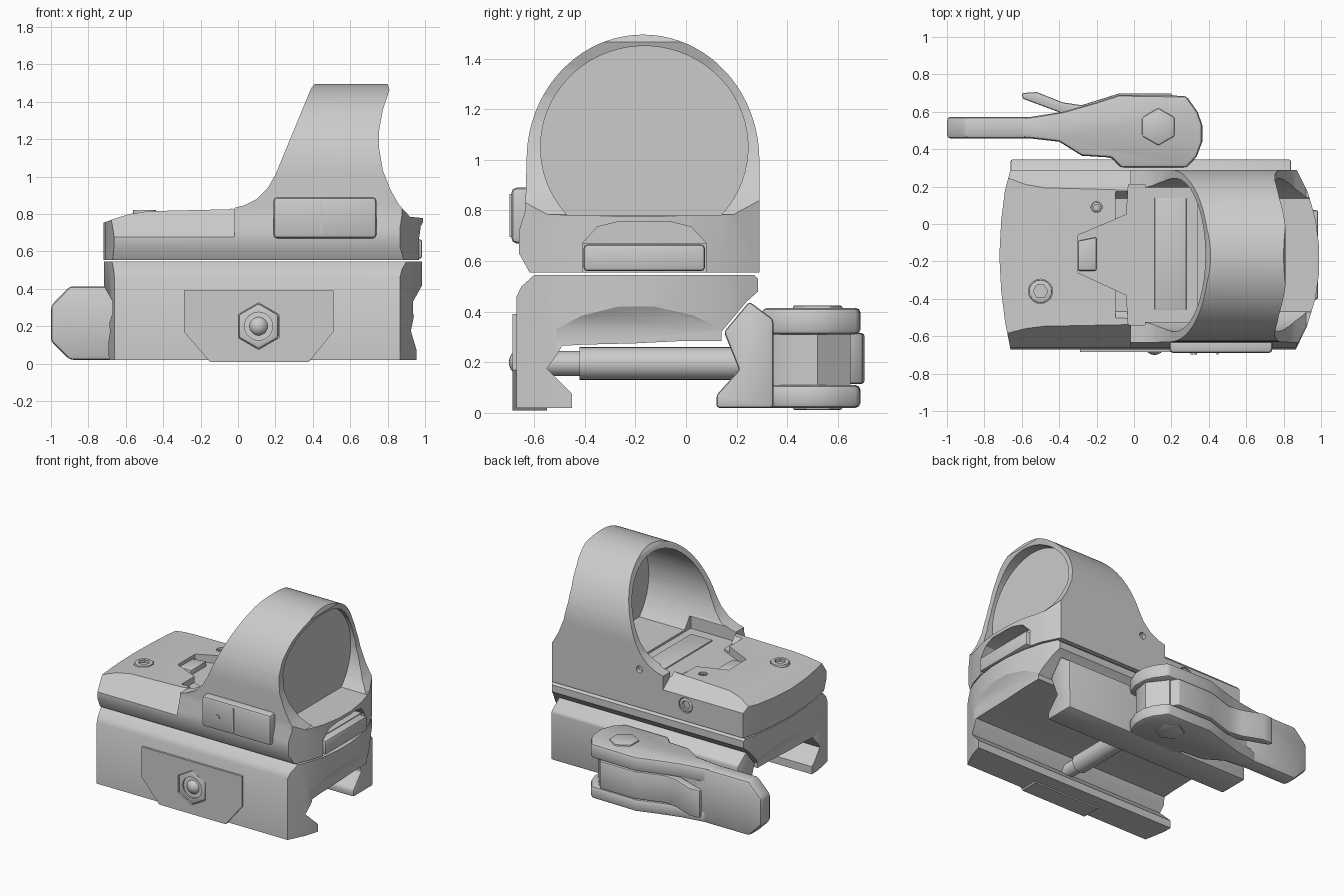
import bpy, bmesh, math
from mathutils import Vector

if "Cube" in bpy.data.objects:
    bpy.data.objects.remove(bpy.data.objects["Cube"], do_unlink=True)

grey = bpy.data.materials.new("satin grey")
grey.use_nodes = True
grey.diffuse_color = (0.6, 0.6, 0.6, 1)
grey.node_tree.nodes["Principled BSDF"].inputs["Base Color"].default_value = (0.6, 0.6, 0.6, 1)


def activate(ob):
    bpy.ops.object.select_all(action='DESELECT')
    ob.select_set(True)
    bpy.context.view_layer.objects.active = ob


def bevel(ob, width, segments=2):
    activate(ob)
    m = ob.modifiers.new("bevel", 'BEVEL')
    m.width, m.segments, m.limit_method = width, segments, 'ANGLE'
    m.angle_limit = math.radians(35)
    bpy.ops.object.modifier_apply(modifier=m.name)


def smooth(ob):
    activate(ob)
    bpy.ops.object.shade_smooth_by_angle(angle=math.radians(32))


def prism(name, pts, axis, lo, hi, round_by=0):
    """Extrude a closed 2D outline along an axis between lo and hi."""
    place = {'x': lambda a, b, t: (t, a, b),
             'y': lambda a, b, t: (a, t, b),
             'z': lambda a, b, t: (a, b, t)}[axis]
    bm = bmesh.new()
    ends = [[bm.verts.new(place(a, b, t)) for a, b in pts] for t in (lo, hi)]
    for ring in ends:
        bm.faces.new(ring)
    n = len(pts)
    for i in range(n):
        j = (i + 1) % n
        bm.faces.new((ends[0][i], ends[0][j], ends[1][j], ends[1][i]))
    bmesh.ops.recalc_face_normals(bm, faces=bm.faces)
    me = bpy.data.meshes.new(name)
    bm.to_mesh(me)
    bm.free()
    me.materials.append(grey)
    ob = bpy.data.objects.new(name, me)
    bpy.context.collection.objects.link(ob)
    if round_by:
        bevel(ob, round_by)
    smooth(ob)
    return ob


def boolean(ob, cutter, op='DIFFERENCE'):
    activate(ob)
    m = ob.modifiers.new("cut", 'BOOLEAN')
    m.operation, m.object, m.solver = op, cutter, 'EXACT'
    bpy.ops.object.modifier_apply(modifier=m.name)
    bpy.data.objects.remove(cutter, do_unlink=True)


def ellipse(ca, cb, ra, rb, n=48, start=0, end=360):
    steps = n if end - start == 360 else n - 1
    angles = [math.radians(start + (end - start) * i / steps) for i in range(n)]
    return [(ca + ra * math.cos(t), cb + rb * math.sin(t)) for t in angles]


def rect(a0, a1, b0, b1):
    return [(a0, b0), (a1, b0), (a1, b1), (a0, b1)]


# Shared plan with bowed ends
plan = [(-.72, -.17), (-.71, .02), (-.69, .18), (-.66, .29), (.87, .29), (.93, .17),
        (.97, .03), (.99, -.12), (.99, -.26), (.97, -.4), (.93, -.53), (.86, -.67),
        (-.66, -.67), (-.69, -.52), (-.71, -.36)]

# Upper housing: side profile, trimmed by the arch and the plan
side = [(-.74, .555), (-.74, .745), (-.66, .775), (-.58, .8), (-.48, .815), (-.05, .825),
        (.03, .845), (.1, .88), (.16, .94), (.2, 1.01), (.39, 1.47), (.41, 1.495),
        (.8, 1.495), (.81, 1.465), (.775, 1.36), (.755, 1.25), (.755, 1.15), (.775, 1.03),
        (.815, .93), (.86, .85), (.92, .785), (1.02, .775), (1.02, .555)]
arch = ellipse(-.17, 1.0, .46, .495, 41, 0, 180)
arch += [(-.635, .8), (-.66, .72), (-.66, .63), (-.61, .54), (.29, .54)]
housing = prism("sight_housing", side, 'y', -.8, .5)
boolean(housing, prism("arch_trim", arch, 'x', -1, 1.2), 'INTERSECT')
boolean(housing, prism("plan_trim", plan, 'z', .4, 1.7), 'INTERSECT')

# Slanted shoulders on the rear deck
for tri in ([(.33, .70), (.33, .95), (.17, .835)], [(-.70, .63), (-.70, .95), (-.53, .835)]):
    boolean(housing, prism("shoulder_cut", tri, 'x', -.9, -.02))

# Window bore with a flat sill, and the light tray behind it
cut_angle = math.degrees(math.asin(.27 / .4))
bore = ellipse(-.165, 1.05, .41, .4, 48, -cut_angle, 180 + cut_angle)
boolean(housing, prism("bore_cut", bore, 'x', -.1, 1.2))
tray = [(-.3, -.26), (-.04, -.38), (-.03, -.54), (.34, -.54), (.34, .21), (-.03, .21),
        (-.04, .05), (-.3, -.06)]
boolean(housing, prism("tray_cut", tray, 'z', .765, .86))

# Front slot, deck screw pocket and side screw pockets
boolean(housing, prism("slot_cut", [(-.41, .67), (.08, .67), (.02, .735), (-.06, .755),
                                    (-.27, .755), (-.35, .735)], 'x', .88, 1.1))
boolean(housing, prism("lower_slot_cut", rect(-.41, .08, .5, .671), 'x', .93, 1.1))
boolean(housing, prism("deck_screw_cut", ellipse(-.5, -.36, .065, .065, 20), 'z', .78, .9))
boolean(housing, prism("small_screw_cut", ellipse(-.2, .09, .03, .03, 14), 'z', .77, .9))
boolean(housing, prism("side_screw_cut", ellipse(-.2, .67, .055, .055, 20), 'y', .26, .4))
boolean(housing, prism("side_hole_cut", ellipse(.17, .83, .025, .025, 14), 'y', .26, .4))
smooth(housing)

# Lens, emitter, tray plate and front insert
prism("lens", bore, 'x', .70, .73)
prism("emitter_block", [(-.3, -.25), (-.2, -.25), (-.2, -.07), (-.3, -.09)], 'z', .75, .8, .01)
prism("tray_plate", rect(.11, .28, -.46, .14), 'z', .75, .774, .004)
prism("front_insert", rect(-.405, .075, .56, .665), 'x', .85, .985, .015)


# Screws: a ring with a hexagonal socket
def screw(name, a, b, r, axis, lo, hi):
    ob = prism(name, ellipse(a, b, r, r, 20), axis, lo, hi, .006)
    top = max(lo, hi)
    boolean(ob, prism("socket_cut", ellipse(a, b, r * .62, r * .62, 6), axis, top - .02, top + .1))
    smooth(ob)


screw("deck_screw", -.5, -.36, .062, 'z', .74, .822)
screw("small_screw", -.2, .09, .027, 'z', .74, .812)
screw("side_screw", -.2, .67, .052, 'y', .2, .288)

# Brightness control on the front side
prism("button_pad", rect(.19, .74, .67, .89), 'y', -.69, -.6, .02)
prism("button_divider", rect(.442, .452, .695, .865), 'y', -.697, -.68)
prism("button_dot", ellipse(.32, .77, .018, .018, 12), 'y', -.697, -.68)

# Rail mount: open channel with a fixed hooked jaw
section = [(-.67, .02), (-.67, .46), (-.65, .5), (-.6, .545), (.27, .545), (.285, .53),
           (.285, .48), (.24, .44), (.14, .32), (.14, .285), (0, .285), (-.2, .275),
           (-.4, .27), (-.49, .265), (-.51, .23), (-.55, .175), (-.45, .075), (-.45, .02)]
mount = prism("rail_mount", section, 'x', -.9, 1.1)
boolean(mount, prism("mount_trim", [(x * .995, y * 1.03) for x, y in plan], 'z', -.2, .8),
        'INTERSECT')
for end, s in ((.985, 1), (-.72, -1)):
    notch = [(end + s * .1, .46), (end, .42), (end - s * .05, .33), (end - s * .05, .27),
             (end - s * .025, .2), (end - s * .03, 0), (end + s * .1, 0)]
    boolean(mount, prism("end_cut", notch, 'y', -1, .6))
smooth(mount)

# Moving jaw and cross bolt
jaw = [(.12, .02), (.12, .07), (.21, .17), (.15, .32), (.25, .44), (.345, .37), (.345, .02)]
prism("moving_jaw", jaw, 'x', -.66, .84, .012)
prism("cross_bolt", ellipse(.11, .195, .065, .065, 24), 'y', -.42, .4)
prism("bolt_tip", ellipse(.11, .195, .05, .05, 24), 'y', -.6, -.4)

# Clamp plate with a hexagonal pocket and a round bolt end
outline = [(-.29, .39), (.51, .39), (.51, .17), (.38, .01), (-.15, .01), (-.29, .17)]
plate = prism("clamp_plate", outline, 'y', -.685, -.55)
boolean(plate, prism("nut_cut", ellipse(.11, .2, .125, .125, 6, 30, 390), 'y', -.8, -.65))
smooth(plate)
nut = prism("clamp_nut", ellipse(.11, .2, .122, .122, 6, 30, 390), 'y', -.682, -.62, .01)
boolean(nut, prism("nut_bore", ellipse(.11, .2, .075, .075, 24), 'y', -.8, -.65))
smooth(nut)
bpy.ops.mesh.primitive_uv_sphere_add(segments=24, ring_count=12, radius=.055,
                                     location=(.11, -.645, .2))
ball = bpy.context.object
ball.name = "bolt_end"
ball.data.materials.append(grey)
smooth(ball)

# Locking lever: two cheeks around a core, a full-height handle and a release tab
cheek = [(.28, .685), (-.08, .69), (-.22, .645), (-.38, .6), (-.6, .565), (-.62, .465),
         (-.4, .44), (-.28, .365), (-.12, .355), (-.07, .3), (.28, .3), (.335, .36),
         (.365, .44), (.365, .53), (.34, .6)]
for name, lo, hi in (("lever_lower_cheek", .02, .11), ("lever_upper_cheek", .31, .415)):
    prism(name, cheek, 'z', lo, hi, .02)
core = [(.24, .65), (-.1, .65), (-.6, .55), (-.6, .47), (-.4, .46), (-.25, .39), (-.05, .33),
        (.26, .33), (.32, .4), (.34, .52)]
prism("lever_core", core, 'z', .08, .35)
handle = [(-1, .12), (-.9, .02), (-.5, .02), (-.42, .1), (-.42, .33), (-.5, .413),
          (-.9, .413), (-1, .31)]
prism("lever_handle", handle, 'y', .457, .573, .02)
tab = [(-.6, .7), (-.52, .705), (-.38, .65), (-.28, .635), (-.08, .698), (.2, .698), (.24, .64),
       (-.1, .6), (-.38, .59), (-.5, .635), (-.595, .67)]
prism("release_tab", tab, 'z', .115, .315, .01)
prism("lever_pivot", ellipse(.13, .52, .1, .1, 6, 30, 390), 'z', .012, .425, .008)
